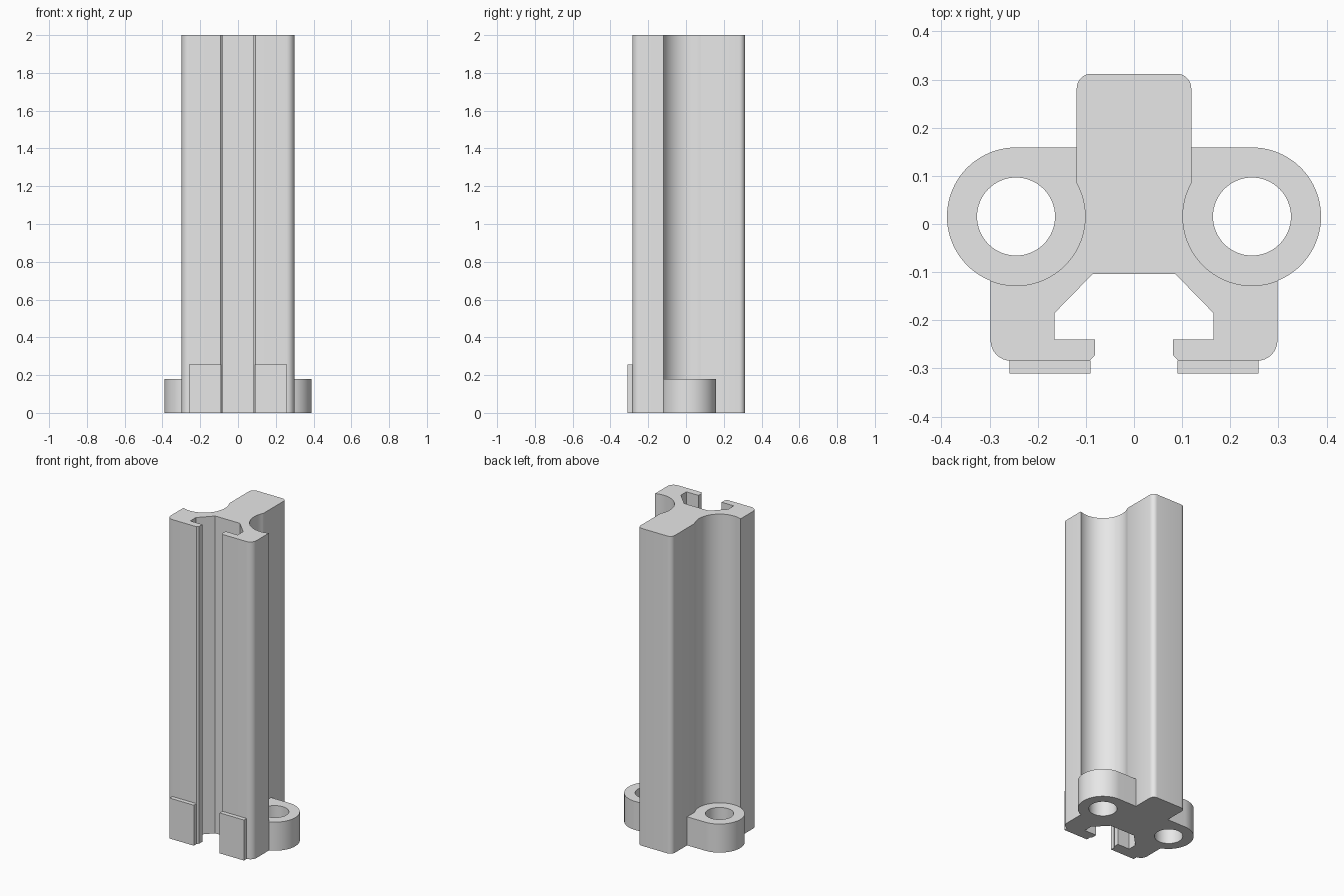
import bpy
import bmesh
from math import atan2, cos, sin, pi, sqrt
from mathutils import Vector

if "Cube" in bpy.data.objects:
    bpy.data.objects.remove(bpy.data.objects["Cube"], do_unlink=True)

grey = bpy.data.materials.new("plain grey")
grey.use_nodes = True
grey.diffuse_color = (0.8, 0.8, 0.8, 1)
grey.node_tree.nodes["Principled BSDF"].inputs["Base Color"].default_value = (0.8, 0.8, 0.8, 1)

CX, CY, R, HOLE = 0.245, 0.0155, 0.1435, 0.081
BACK_X, SIDE_X = 0.119, 0.298
BACK_Y, FRONT_Y = 0.312, -0.284


def arc(cx, cy, r, start, end, steps):
    angles = [start + (end - start) * i / steps for i in range(steps + 1)]
    return [(cx + r * cos(a), cy + r * sin(a)) for a in angles]


def mirrored(points):
    return [(-x, y) for x, y in reversed(points)]


def extrude(name, loops, height):
    """Fill the outline (with any holes) and raise it from the ground."""
    bm = bmesh.new()
    for loop in loops:
        verts = [bm.verts.new((x, y, 0)) for x, y in loop]
        for a, b in zip(verts, verts[1:] + verts[:1]):
            bm.edges.new((a, b))
    bmesh.ops.triangle_fill(bm, edges=bm.edges[:], use_beauty=True,
                            use_dissolve=False, normal=(0, 0, 1))
    raised = bmesh.ops.extrude_face_region(bm, geom=bm.faces[:], use_keep_orig=True)
    top = [v for v in raised["geom"] if isinstance(v, bmesh.types.BMVert)]
    bmesh.ops.translate(bm, verts=top, vec=Vector((0, 0, height)))
    bmesh.ops.recalc_face_normals(bm, faces=bm.faces[:])
    mesh = bpy.data.meshes.new(name)
    bm.to_mesh(mesh)
    bm.free()
    mesh.materials.append(grey)
    obj = bpy.data.objects.new(name, mesh)
    bpy.context.collection.objects.link(obj)
    bpy.ops.object.select_all(action="DESELECT")
    obj.select_set(True)
    bpy.context.view_layer.objects.active = obj
    bpy.ops.object.shade_smooth_by_angle(angle=pi / 6)
    return obj


# Angles where the round side channel meets the back rib and the front flange
rib_dx, flange_dx = BACK_X - CX, SIDE_X - CX
rib_angle = atan2(sqrt(R * R - rib_dx ** 2), rib_dx)
flange_angle = 2 * pi + atan2(-sqrt(R * R - flange_dx ** 2), flange_dx)
channel = arc(CX, CY, R, rib_angle, flange_angle, 40)

# Column: rounded back rib, round side channels, slotted front
half = arc(BACK_X - 0.03, BACK_Y - 0.03, 0.03, pi / 2, 0, 8)
half += channel
half += arc(SIDE_X - 0.042, FRONT_Y + 0.042, 0.042, 0, -pi / 2, 8)
half += [(0.092, FRONT_Y), (0.081, -0.272), (0.081, -0.24),
         (0.165, -0.24), (0.165, -0.185), (0.086, -0.104)]
extrude("column", [half + mirrored(half)], 2)

# Screw lugs: a ring with a square back corner running into the rib
outline = channel + arc(CX, CY, R, flange_angle - 2 * pi, pi / 2, 40)[1:]
outline.append((BACK_X, CY + R))
bore = arc(CX, CY, HOLE, 0, 2 * pi, 64)[:-1]
extrude("left_lug", [outline, bore], 0.18)
extrude("right_lug", [mirrored(outline), mirrored(bore)], 0.18)

# Foot pads on the front lips
pad = [(0.09, -0.311), (0.259, -0.311), (0.259, FRONT_Y), (0.09, FRONT_Y)]
extrude("left_pad", [pad], 0.255)
extrude("right_pad", [mirrored(pad)], 0.255)
